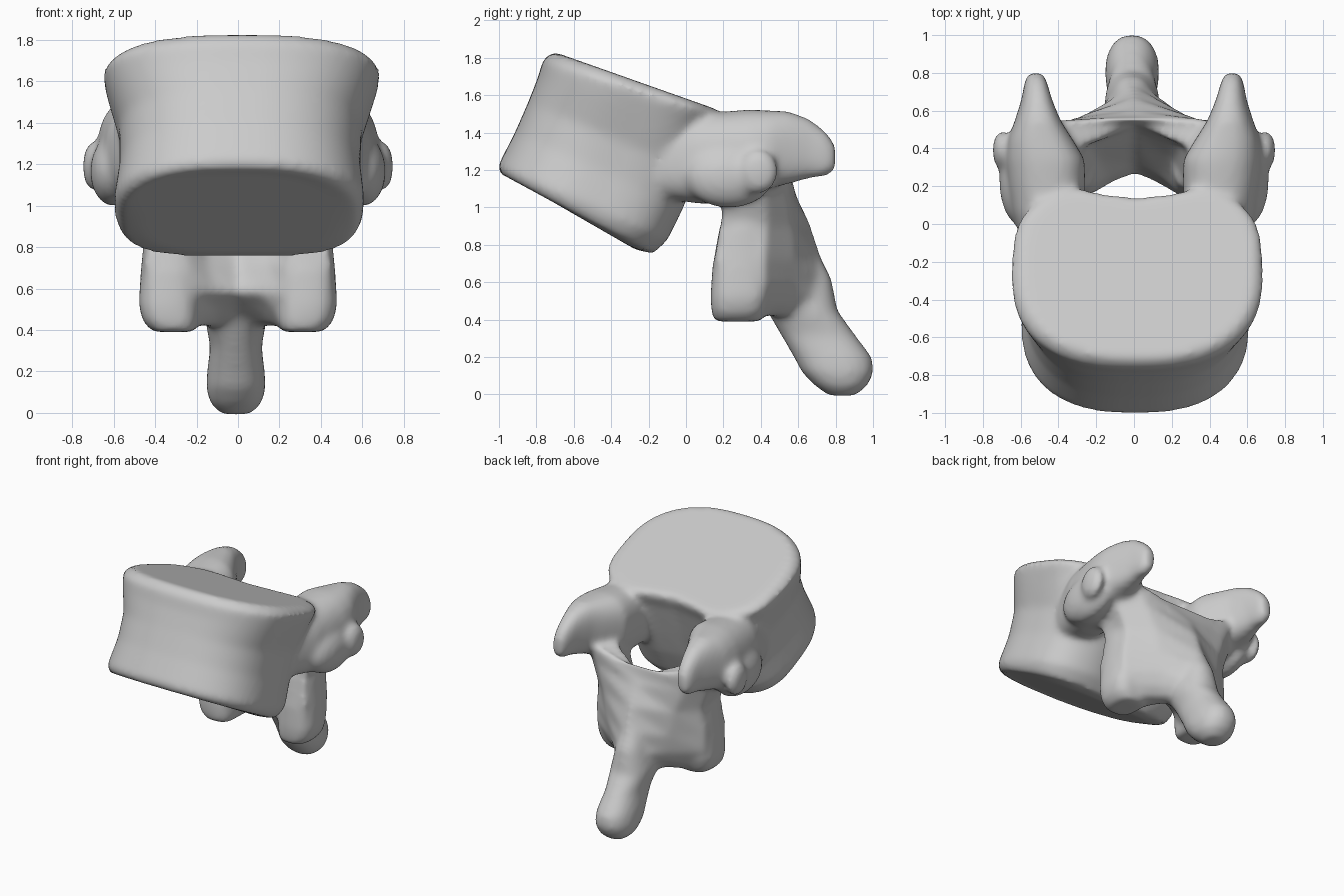
import bpy, bmesh
from math import sin, cos, pi, copysign
from mathutils import Vector

bm = bmesh.new()


def loft(rings):
    """Skin a list of equal-length point rings and cap both ends."""
    vs = [[bm.verts.new(p) for p in r] for r in rings]
    n = len(vs[0])
    faces = [bm.faces.new(vs[0][::-1]), bm.faces.new(vs[-1])]
    for a, b in zip(vs, vs[1:]):
        for i in range(n):
            j = (i + 1) % n
            faces.append(bm.faces.new((a[i], a[j], b[j], b[i])))
    bmesh.ops.recalc_face_normals(bm, faces=faces)


def power(v, e):
    return copysign(abs(v) ** e, v)


def oval(n=24, e=0.8):
    return [(power(cos(2 * pi * i / n), e), power(sin(2 * pi * i / n), e)) for i in range(n)]


def blob(centre, radii):
    r = bmesh.ops.create_uvsphere(bm, u_segments=20, v_segments=12, radius=1)
    for v in r["verts"]:
        v.co = Vector(c + k * s for c, k, s in zip(centre, v.co, radii))


# Wedge-shaped body: front (y, z), rear (y, z), half width of each tilted ring
body = [((-.93, 1.155), (-.27, .775), .48), ((-.995, 1.175), (-.17, .75), .575),
        ((-1.007, 1.22), (-.09, .82), .605), ((-.915, 1.40), (0, 1.00), .58),
        ((-.845, 1.56), (.07, 1.18), .585), ((-.79, 1.70), (.15, 1.40), .645),
        ((-.765, 1.79), (.20, 1.485), .67), ((-.71, 1.833), (.19, 1.515), .615)]
rings = []
for k, (f, r, w) in enumerate(body):
    ring = []
    for i in range(56):
        a = 2 * pi * i / 56
        c, s = cos(a), sin(a)
        e = 0.58 if c > 0 else 0.86
        x = power(s, 0.58 if c > 0 else 0.8)
        t = 0.5 + 0.5 * power(c, e)
        if c > 0:
            # hollow rear wall, fading out towards the bottom
            t -= 0.01 * k * t * max(0, 1 - (x / 0.45) ** 2)
        ring.append((0.003 * k + w * x, f[0] + (r[0] - f[0]) * t, f[1] + (r[1] - f[1]) * t))
    rings.append(ring)
loft(rings)

# Pedicle running back into the upper joint process: y, centre x, z, half sizes
arm = [(-.25, .42, 1.25, .12, .18), (.06, .455, 1.26, .19, .24), (.22, .465, 1.265, .205, .25),
       (.34, .47, 1.285, .21, .24), (.44, .495, 1.31, .175, .21), (.55, .51, 1.32, .12, .195),
       (.66, .515, 1.315, .08, .16), (.75, .52, 1.285, .06, .12), (.80, .52, 1.265, .04, .07)]
for side in (-1, 1):
    loft([[(side * (x + hw * u - 0.06 * hh * v), y, z + hh * v) for u, v in oval()]
          for y, x, z, hw, hh in arm])
    # Side process stub
    blob((side * .60, .23, 1.165), (.115, .24, .17))
    blob((side * .70, .39, 1.19), (.05, .105, .12))
    # Lower joint process: z, centre x, y, half sizes
    low = [(.90, .33, .30, .12, .12), (.68, .335, .29, .135, .15), (.52, .335, .29, .145, .16),
           (.44, .325, .28, .135, .145), (.39, .31, .275, .10, .125)]
    loft([[(side * (x + hw * u), y + hy * v, z) for u, v in oval(e=.7)]
          for z, x, y, hw, hy in low])

# Arch behind the canal: right half of each level slice, mirrored
arch = [
    (1.22, [(0.29, .40), (.33, .22), (.48, .20), (.56, .42), (.41, .55)], .53, .57),
    (1.08, [(0.25, .42), (.31, .22), (.48, .20), (.51, .42), (.36, .55)], .51, .60),
    (.90, [(0.20, .34), (.27, .20), (.43, .18), (.44, .43), (.29, .57)], .42, .67),
    (.72, [(0.15, .24), (.24, .16), (.45, .15), (.46, .42), (.26, .58)], .32, .73),
    (.58, [(0.11, .22), (.22, .16), (.44, .15), (.46, .42), (.23, .58)], .26, .77),
    (.48, [(0.10, .36), (.18, .24), (.38, .18), (.40, .41), (.20, .55)], .41, .79),
    (.42, [(0.10, .46), (.19, .31), (.34, .20), (.36, .40), (.19, .48)], .48, .70)]
rings = []
for z, half, front, back in arch:
    # the top edge dips in the middle
    drop = 0.12 if z > 1.1 else 0.04 if z > 1 else 0
    right = [(x, y, z) for x, y in half]
    left = [(-x, y, z) for x, y, z in reversed(right)]
    rings.append([(0, front, z - drop)] + right + [(0, back, z - drop)] + left)
loft(rings)

# Spinous process: z, y centre, half width, half depth
spine = [(.85, .54, .07, .12), (.62, .58, .12, .20), (.45, .62, .15, .19), (.32, .705, .125, .20),
         (.20, .785, .14, .21), (.12, .812, .145, .195), (.045, .83, .125, .14), (-.007, .835, .07, .07)]
loft([[(-.01 + hw * u, y + hd * v, z) for u, v in oval(e=.9)] for z, y, hw, hd in spine])

mesh = bpy.data.meshes.new("vertebra")
bm.to_mesh(mesh)
bm.free()
bone = bpy.data.objects.new("vertebra", mesh)
bpy.context.collection.objects.link(bone)

# Fuse the overlapping parts into one skin and soften the joins
fuse = bone.modifiers.new("fuse", 'REMESH')
fuse.mode = 'VOXEL'
fuse.voxel_size = 0.018
fuse.use_smooth_shade = True
soft = bone.modifiers.new("soften", 'SMOOTH')
soft.factor = 0.5
soft.iterations = 20
